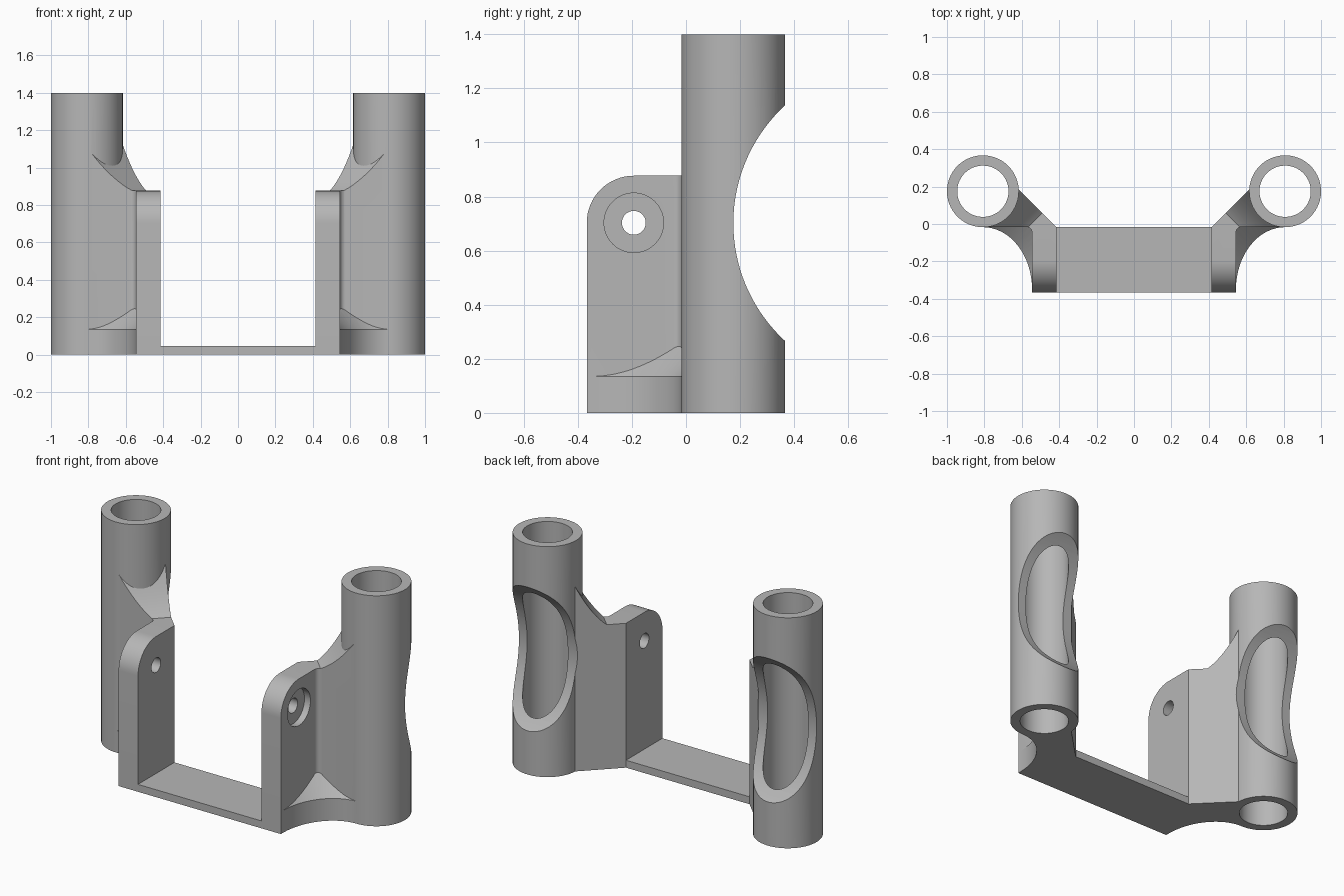
import bpy, bmesh, math
from mathutils import Vector

cube = bpy.data.objects.get("Cube")
if cube:
    bpy.data.objects.remove(cube, do_unlink=True)

# Single plain material
grey = bpy.data.materials.new("plain grey")
grey.use_nodes = True
colour = (0.47, 0.47, 0.47, 1)
grey.diffuse_color = colour
grey.node_tree.nodes["Principled BSDF"].inputs["Base Color"].default_value = colour

# Main dimensions
TUBE_X, TUBE_Y, OUTER, BORE, HEIGHT = 0.808, 0.175, 0.192, 0.137, 1.4
ARM_IN, ARM_OUT, FRONT, BACK, ARM_TOP = 0.415, 0.545, -0.367, -0.017, 0.877
PIVOT_Y, PIVOT_Z = -0.193, 0.703
FLANGE_Y, FLANGE_Z = -0.35, 0.135


def loft(name, bottom, top):
    """Solid between two matching rings of points."""
    bm = bmesh.new()
    a = [bm.verts.new(p) for p in bottom]
    b = [bm.verts.new(p) for p in top]
    bm.faces.new(a)
    bm.faces.new(b)
    for i in range(len(a)):
        j = (i + 1) % len(a)
        bm.faces.new((a[i], a[j], b[j], b[i]))
    bmesh.ops.recalc_face_normals(bm, faces=bm.faces)
    mesh = bpy.data.meshes.new(name)
    bm.to_mesh(mesh)
    bm.free()
    mesh.materials.append(grey)
    obj = bpy.data.objects.new(name, mesh)
    bpy.context.collection.objects.link(obj)
    return obj


def prism(name, ring, move):
    ring = [Vector(p) for p in ring]
    return loft(name, ring, [p + Vector(move) for p in ring])


def arc(cx, cy, rx, ry, start, end, steps):
    angles = [math.radians(start + (end - start) * i / steps) for i in range(steps + 1)]
    return [(cx + rx * math.cos(t), cy + ry * math.sin(t)) for t in angles]


def circle(cx, cy, r, steps=96):
    return arc(cx, cy, r, r, 0, 360, steps)[:-1]


def flat(points, z=0):
    return [(x, y, z) for x, y in points]


def side(points, x):
    return [(x, y, z) for y, z in points]


def apply(obj, mod):
    bpy.ops.object.select_all(action='DESELECT')
    bpy.context.view_layer.objects.active = obj
    obj.select_set(True)
    bpy.ops.object.modifier_apply(modifier=mod.name)


def combine(obj, other, operation):
    mod = obj.modifiers.new("combine", 'BOOLEAN')
    mod.operation, mod.solver, mod.object = operation, 'EXACT', other
    apply(obj, mod)
    bpy.data.objects.remove(other, do_unlink=True)


# Upright arm with the angled web that reaches into the tube
footprint = [(ARM_IN, FRONT), (ARM_OUT, FRONT)]
footprint += arc(ARM_OUT + 0.03, BACK - 0.029, 0.03, 0.03, 180, 90, 6)
footprint += [(TUBE_X, BACK + 0.001), (TUBE_X, TUBE_Y), (0.618, 0.186), (ARM_IN, BACK)]
bracket = prism("side_bracket", flat(footprint), (0, 0, 1.12))

# Arm top and the concave ramp rising to the tube, cut along the diagonal
ramp = [(-1, ARM_TOP)]
for i in range(11):
    t = i / 10
    ramp.append((0.389 + 0.176 * t, ARM_TOP + 0.243 * (0.55 * t + 0.45 * t * t)))
ramp += [(0.565, 1.5), (-1, 1.5)]
d = math.sqrt(0.5)
ramp_cut = prism("ramp_cutter", [(u * d - 1, u * d + 1, z) for u, z in ramp], (2, -2, 0))
combine(bracket, ramp_cut, 'DIFFERENCE')

# Rounded front corner of the arm
r = PIVOT_Y - FRONT
corner = arc(PIVOT_Y, PIVOT_Z, r, r, 180, 90, 16) + [(PIVOT_Y, 1), (-0.5, 1), (-0.5, PIVOT_Z)]
combine(bracket, prism("corner_cutter", side(corner, 0.3), (0.4, 0, 0)), 'DIFFERENCE')

# Curved foot flange with a sloping top
rx, ry = TUBE_X - ARM_OUT, BACK - FLANGE_Y
curve = arc(TUBE_X, FLANGE_Y, rx, ry, 180, 90, 24)
foot = curve + [(TUBE_X, 0.02), (0.5, 0.02), (0.5, FLANGE_Y)]
flange = prism("foot_flange", flat(foot), (0, 0, 0.26))
low = arc(TUBE_X, FLANGE_Y, rx, ry, 0, 360, 96)[:-1]
high = arc(TUBE_X, FLANGE_Y, rx + 0.2, ry + 0.2, 0, 360, 96)[:-1]
slope = loft("slope_cutter", flat(low, FLANGE_Z), flat(high, FLANGE_Z + 0.2))
combine(flange, slope, 'DIFFERENCE')
combine(bracket, flange, 'UNION')

# Tube, then its bore
tube = prism("tube", flat(circle(TUBE_X, TUBE_Y, OUTER)), (0, 0, HEIGHT))
combine(bracket, tube, 'UNION')
bore = prism("bore_cutter", flat(circle(TUBE_X, TUBE_Y, BORE), -0.1), (0, 0, HEIGHT + 0.2))
combine(bracket, bore, 'DIFFERENCE')

# Large scooped window in the back of the tube
scoop = prism("scoop_cutter", side(circle(0.767, 0.7015, 0.592, 128), 0.3), (1, 0, 0))
combine(bracket, scoop, 'DIFFERENCE')

# Pivot hole and its outer counterbore
hole = prism("hole_cutter", side(circle(PIVOT_Y, PIVOT_Z, 0.044, 48), 0.3), (0.4, 0, 0))
combine(bracket, hole, 'DIFFERENCE')
recess = prism("recess_cutter", side(circle(PIVOT_Y, PIVOT_Z, 0.11, 64), ARM_OUT - 0.04), (0.1, 0, 0))
combine(bracket, recess, 'DIFFERENCE')

# Mirror the bracket to the other side
mirror = bracket.modifiers.new("mirror", 'MIRROR')
mirror.use_mirror_merge = False
apply(bracket, mirror)
bpy.ops.object.shade_smooth_by_angle(angle=math.radians(25))

# Thin floor plate joining both arms
plate = [(-ARM_IN, FRONT), (ARM_IN, FRONT), (ARM_IN, BACK), (-ARM_IN, BACK)]
prism("floor_plate", flat(plate), (0, 0, 0.045))
